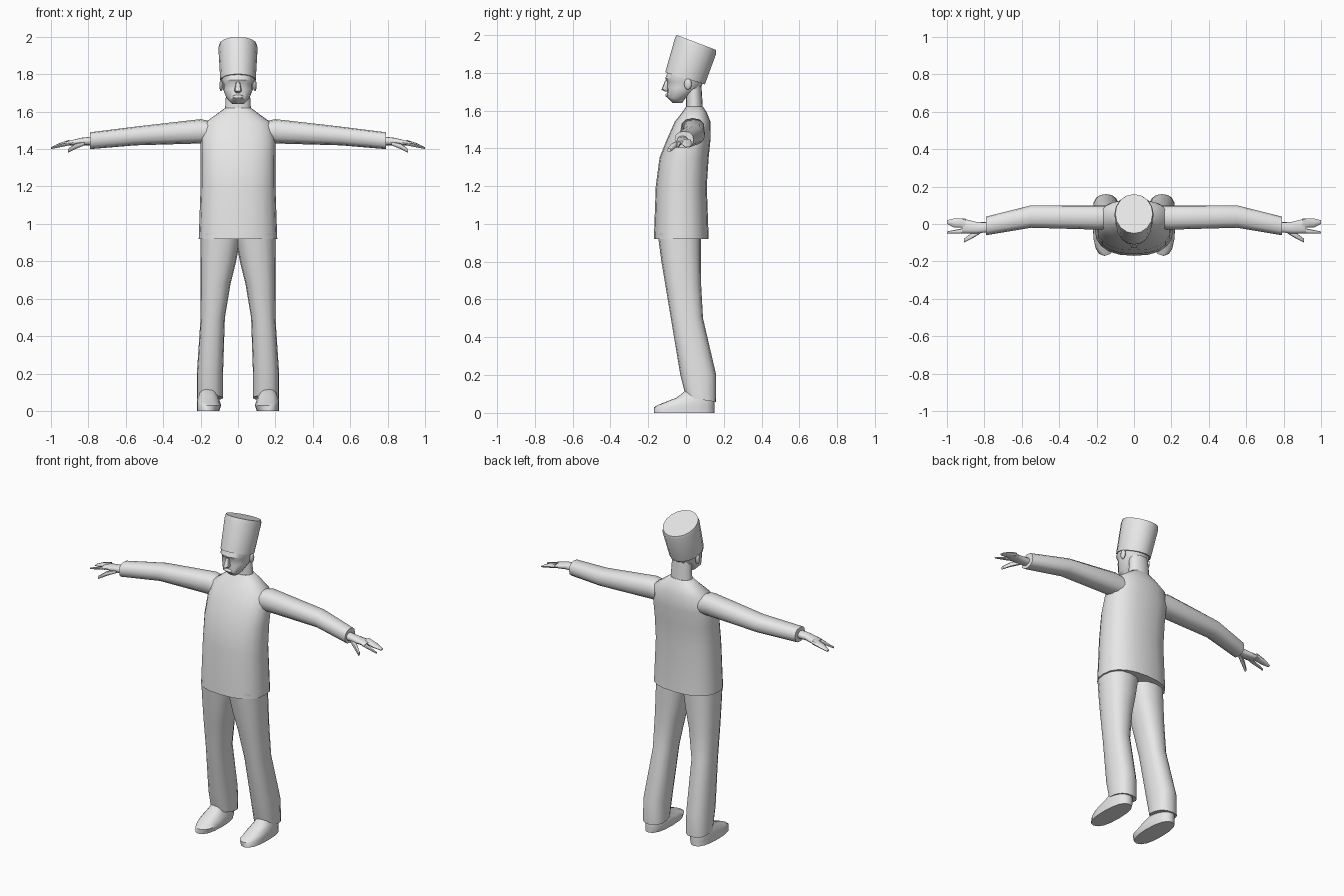
import bpy
import bmesh
import math
from mathutils import Vector

default_cube = bpy.data.objects.get("Cube")
if default_cube:
    bpy.data.objects.remove(default_cube, do_unlink=True)

grey = bpy.data.materials.new("plain_grey")
grey.use_nodes = True
grey.diffuse_color = (.8, .8, .8, 1)
grey.node_tree.nodes["Principled BSDF"].inputs["Base Color"].default_value = grey.diffuse_color
parts = []


def finish(name, bm, mirrored):
    """Turn a bmesh into a named part, mirrored over x when it is one of a pair."""
    bmesh.ops.recalc_face_normals(bm, faces=bm.faces)
    mesh = bpy.data.meshes.new(name)
    bm.to_mesh(mesh)
    bm.free()
    mesh.materials.append(grey)
    part = bpy.data.objects.new(name, mesh)
    bpy.context.collection.objects.link(part)
    if mirrored:
        part.modifiers.new("mirror", "MIRROR")
    parts.append(part)


def rounded(value, power):
    """Push a sine or cosine outward, so that a circle becomes a rounded box."""
    return math.copysign(abs(value) ** (2 / power), value)


def loft(name, axis, sections, sides=16, power=2.4, mirrored=False):
    """Skin rounded sections: position, low a, high a, low b, high b, optional slope."""
    bm = bmesh.new()
    loops = []
    for position, low_a, high_a, low_b, high_b, *slope in sections:
        tilt = slope[0] if slope else 0
        loop = []
        for i in range(sides):
            angle = math.tau * i / sides
            a = rounded(math.cos(angle), power) * (high_a - low_a) / 2
            b = rounded(math.sin(angle), power) * (high_b - low_b) / 2
            along = position + tilt * b
            a += (low_a + high_a) / 2
            b += (low_b + high_b) / 2
            point = (a, b, along) if axis == "z" else (along, a, b)
            loop.append(bm.verts.new(point))
        loops.append(loop)
    for lower, upper in zip(loops, loops[1:]):
        for i in range(sides):
            bm.faces.new((lower[i - 1], lower[i], upper[i], upper[i - 1]))
    bm.faces.new(loops[0])
    bm.faces.new(loops[-1])
    finish(name, bm, mirrored)


def upright(name, sections, **options):
    """Loft centred on x: height, half width, front, back, optional slope."""
    centred = [(z, -half, half, *depth) for z, half, *depth in sections]
    loft(name, "z", centred, **options)


def blob(name, centre, size, mirrored=False):
    """Squashed sphere for small facial parts."""
    bm = bmesh.new()
    bmesh.ops.create_uvsphere(bm, u_segments=12, v_segments=6, radius=1)
    bmesh.ops.scale(bm, vec=Vector(size), verts=bm.verts)
    bmesh.ops.translate(bm, vec=Vector(centre), verts=bm.verts)
    finish(name, bm, mirrored)


# Jacket body and neck
upright("jacket", [
    (.92, .21, -.17, .12),
    (1.2, .2, -.16, .11),
    (1.35, .2, -.14, .12),
    (1.45, .2, -.1, .13),
    (1.54, .18, -.06, .13),
    (1.59, .11, -.02, .11),
    (1.62, .07, 0, .09),
], sides=20)
upright("neck", [
    (1.6, .07, 0, .09),
    (1.76, .06, 0, .08),
], power=2)

# Head and face
upright("head", [
    (1.64, .03, -.07, -.02),
    (1.67, .06, -.1, 0),
    (1.72, .08, -.1, .08),
    (1.75, .08, -.1, .09),
    (1.77, .09, -.11, .1),
    (1.82, .08, -.09, .08),
], power=2.2)
upright("nose", [
    (1.7, .01, -.11, -.09),
    (1.71, .02, -.13, -.09),
    (1.76, .01, -.11, -.09),
], sides=8)
blob("lips", (0, -.1, 1.68), (.03, .01, .01))
blob("ear", (.09, .01, 1.74), (.01, .02, .03), mirrored=True)

# Tall tilted hat with a flaring crown
upright("hat", [
    (1.77, .095, -.11, .1, -.3),
    (1.94, .105, -.06, .16, -.35),
    (1.96, .1, -.05, .16, -.38),
], power=2)

# Sleeves
loft("sleeve", "x", [
    (.15, -.03, .1, 1.43, 1.55),
    (.2, -.03, .1, 1.43, 1.56),
    (.55, -.02, .1, 1.42, 1.52),
    (.79, -.06, .04, 1.4, 1.49),
], sides=12, mirrored=True)

# Hands
loft("palm", "x", [
    (.75, -.04, .01, 1.42, 1.47),
    (.84, -.05, .01, 1.42, 1.46),
    (.92, -.05, .03, 1.42, 1.44),
], sides=12, mirrored=True)
loft("fingers", "x", [
    (.9, -.02, .03, 1.42, 1.45),
    (.96, -.02, .03, 1.41, 1.43),
    (1, 0, .02, 1.4, 1.41),
], sides=8, mirrored=True)
loft("index_finger", "x", [
    (.9, -.05, -.02, 1.42, 1.44),
    (1, -.05, -.04, 1.4, 1.41),
], sides=8, mirrored=True)
loft("thumb", "x", [
    (.82, -.05, -.02, 1.42, 1.44),
    (.87, -.08, -.05, 1.4, 1.43),
    (.91, -.1, -.08, 1.38, 1.4),
], sides=8, mirrored=True)

# Trouser legs and shoes
loft("trouser_leg", "z", [
    (.95, -.02, .2, -.15, .08),
    (.8, .01, .2, -.13, .08),
    (.68, .04, .2, -.11, .08),
    (.5, .07, .2, -.08, .09),
    (.2, .08, .22, -.03, .16),
    (.07, .08, .22, 0, .16, -.15),
], mirrored=True)
loft("shoe", "z", [
    (0, .1, .22, -.17, .15),
    (.03, .09, .22, -.17, .15),
    (.06, .1, .22, -.14, .15, .1),
    (.09, .11, .21, -.05, .14, .1),
    (.12, .12, .2, 0, .14),
], mirrored=True)

# Smooth shading with crisp rims
bpy.ops.object.select_all(action="DESELECT")
for part in parts:
    part.select_set(True)
bpy.context.view_layer.objects.active = parts[0]
bpy.ops.object.shade_smooth_by_angle(angle=math.radians(45))
